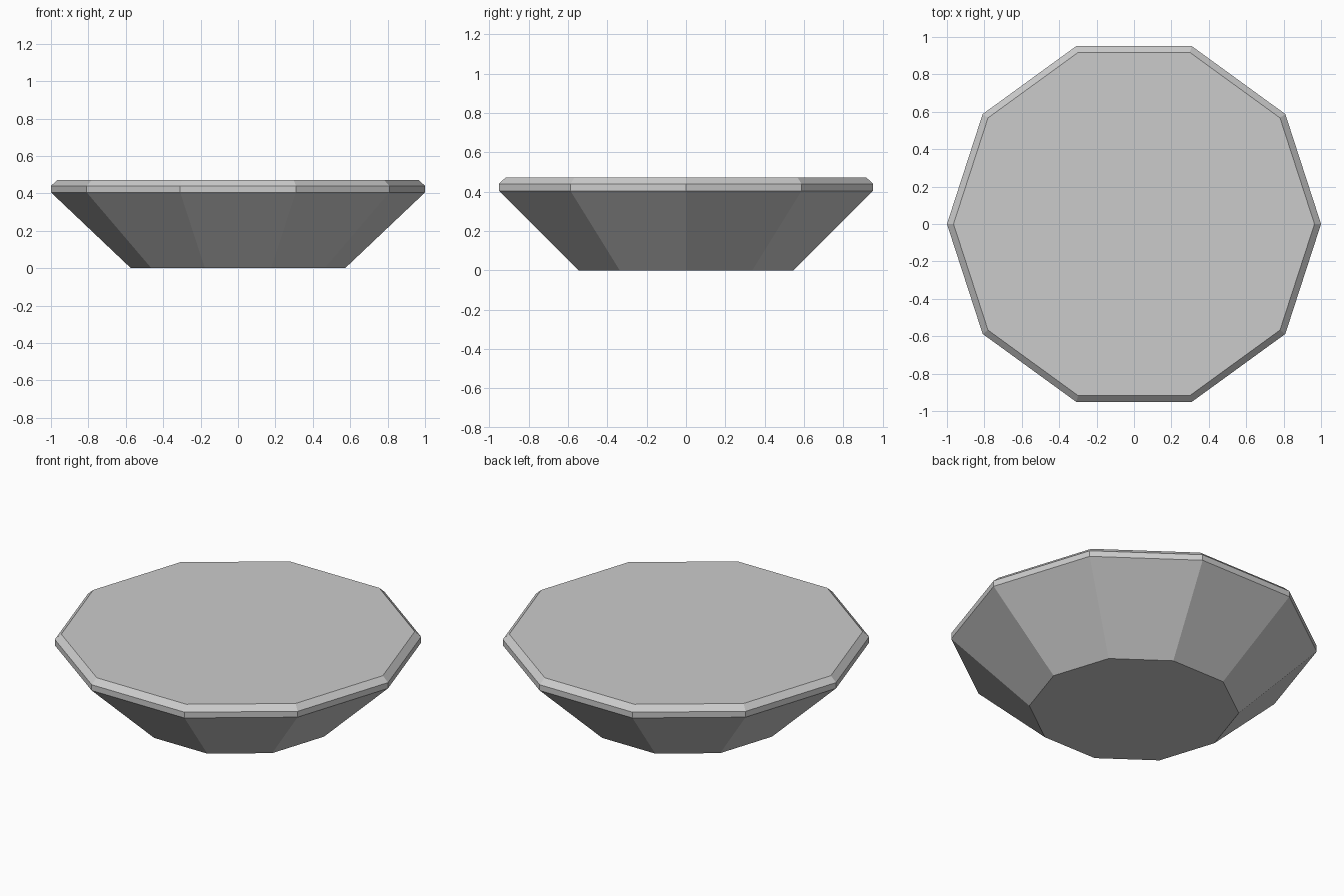
import bpy, bmesh
from math import cos, sin, pi

if "Cube" in bpy.data.objects:
    bpy.data.objects.remove(bpy.data.objects["Cube"])

SIDES = 10
# Profile (radius, height): base, rim bottom, rim top, bevelled top edge
PROFILE = [(0.573, 0.0), (1.0, 0.405), (1.0, 0.44), (0.965, 0.472)]

bm = bmesh.new()
rings = [[bm.verts.new((r * cos(2 * pi * i / SIDES), r * sin(2 * pi * i / SIDES), z))
          for i in range(SIDES)] for r, z in PROFILE]

# Side walls
for low, high in zip(rings, rings[1:]):
    for i in range(SIDES):
        j = (i + 1) % SIDES
        bm.faces.new((low[i], low[j], high[j], high[i]))

# Flat base and top
bm.faces.new(rings[0][::-1])
bm.faces.new(rings[-1])

mesh = bpy.data.meshes.new("faceted_dish")
bm.to_mesh(mesh)
bm.free()
bpy.context.collection.objects.link(bpy.data.objects.new("faceted_dish", mesh))
